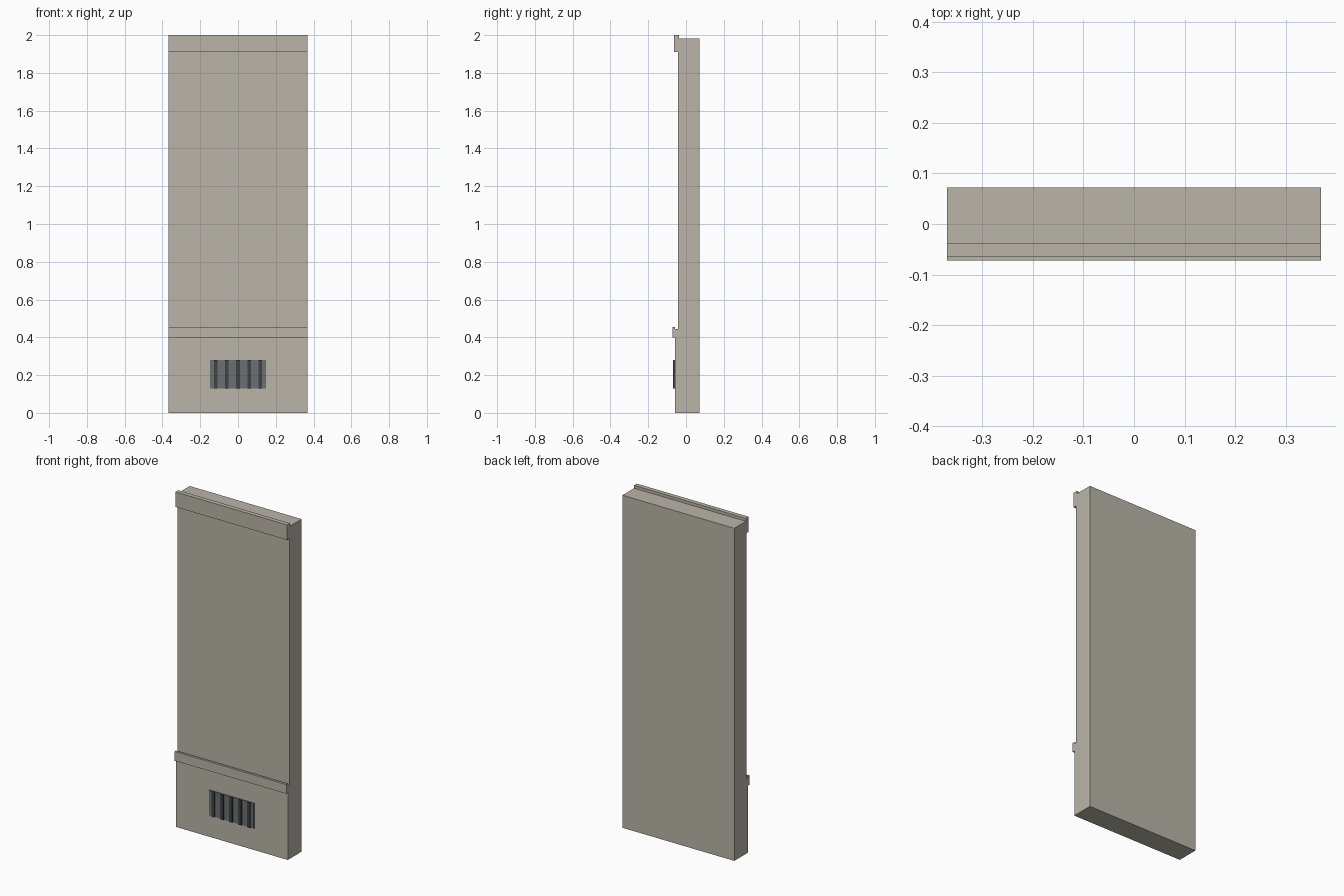
import bpy, bmesh

if "Cube" in bpy.data.objects:
    bpy.data.objects.remove(bpy.data.objects["Cube"])


def material(name, rgb):
    m = bpy.data.materials.new(name)
    m.diffuse_color = (*rgb, 1)
    m.use_nodes = True
    m.node_tree.nodes["Principled BSDF"].inputs["Base Color"].default_value = m.diffuse_color
    return m


stone = material("warm grey", (0.49, 0.462, 0.397))
metal = material("slate grey", (0.15, 0.16, 0.175))
dark = material("dark grey", (0.05, 0.055, 0.06))


def box(name, x0, x1, y0, y1, z0, z1, mat):
    bm = bmesh.new()
    bmesh.ops.create_cube(bm, size=1)
    for v in bm.verts:
        v.co = (x1 if v.co.x > 0 else x0, y1 if v.co.y > 0 else y0, z1 if v.co.z > 0 else z0)
    me = bpy.data.meshes.new(name)
    bm.to_mesh(me)
    bm.free()
    me.materials.append(mat)
    ob = bpy.data.objects.new(name, me)
    bpy.context.collection.objects.link(ob)
    return ob


W = 0.369
# main wall slab and its thicker lower panel
box("wall_panel", -W, W, -0.042, 0.072, 0.005, 1.983, stone)
box("lower_panel", -W, W, -0.058, 0.072, 0, 0.445, stone)
# projecting trims
box("top_rail", -W, W, -0.064, -0.0375, 1.91, 2.0, stone)
box("chair_rail", -W, W, -0.072, -0.058, 0.40, 0.455, stone)

# vent plate with vertical slats
box("vent_plate", -0.148, 0.148, -0.063, -0.05, 0.13, 0.28, metal)
for i in range(5):
    x = (i - 2) * 0.059
    box(f"vent_slat_{i + 1}", x - 0.01, x + 0.01, -0.069, -0.06, 0.13, 0.28, dark)
